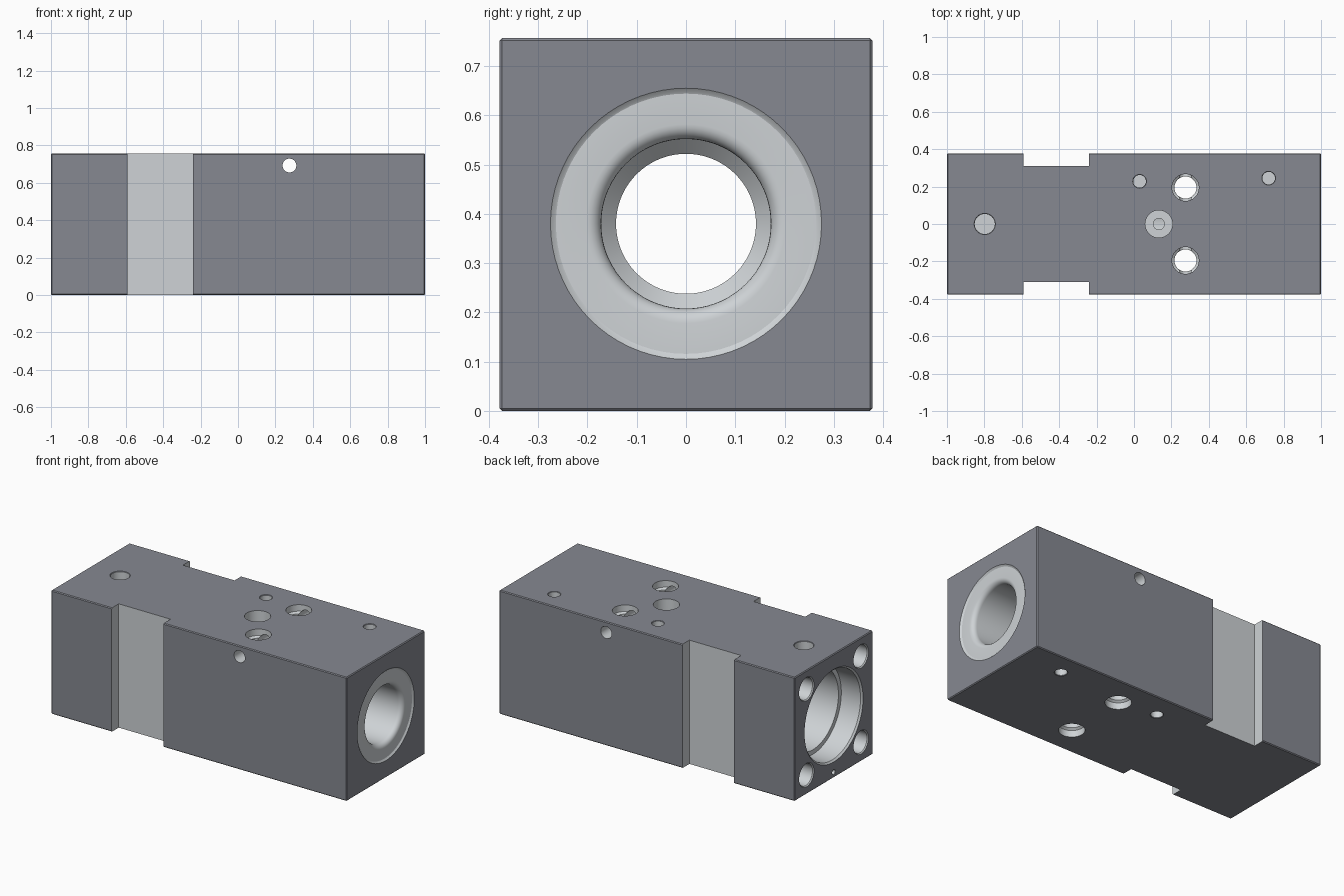
import bpy, bmesh, math
from mathutils import Vector

if "Cube" in bpy.data.objects:
    bpy.data.objects.remove(bpy.data.objects["Cube"])

W, H = 0.378, 0.757          # half width and height of the block
CZ = 0.38                    # height of the main bore axis


def new_object(name, bm):
    bmesh.ops.recalc_face_normals(bm, faces=bm.faces)
    mesh = bpy.data.meshes.new(name)
    bm.to_mesh(mesh)
    bm.free()
    obj = bpy.data.objects.new(name, mesh)
    bpy.context.collection.objects.link(obj)
    return obj


def material(name, color):
    mat = bpy.data.materials.new(name)
    mat.diffuse_color = (*color, 1)
    mat.use_nodes = True
    mat.node_tree.nodes["Principled BSDF"].inputs["Base Color"].default_value = mat.diffuse_color
    return mat


def revolved_cut(body, origin, direction, profile, sides=32):
    """Cut a turned shape; profile is (depth along direction, radius)."""
    rot = Vector((0, 0, 1)).rotation_difference(Vector(direction))
    bm = bmesh.new()
    rings = []
    for d, r in profile:
        ring = []
        for i in range(sides):
            a = 2 * math.pi * i / sides
            p = Vector((r * math.cos(a), r * math.sin(a), d))
            ring.append(bm.verts.new(rot @ p + Vector(origin)))
        rings.append(ring)
    for r0, r1 in zip(rings, rings[1:]):
        for i in range(sides):
            j = (i + 1) % sides
            bm.faces.new((r0[i], r0[j], r1[j], r1[i]))
    bm.faces.new(rings[0])
    bm.faces.new(rings[-1])
    cutter = new_object("hole_cutter", bm)
    cutter.hide_render = True
    mod = body.modifiers.new("hole", 'BOOLEAN')
    mod.operation = 'DIFFERENCE'
    mod.solver = 'EXACT'
    mod.object = cutter
    bpy.ops.object.modifier_apply(modifier=mod.name)
    bpy.data.objects.remove(cutter, do_unlink=True)


def drilled(r, depth, chamfer=0.006):
    """Profile of a blind hole with a chamfered mouth."""
    return [(-0.02, r + chamfer), (0, r + chamfer), (chamfer, r), (depth, r)]


# Block with a clamping slot on each side
half = [(1, W), (-0.24, W), (-0.24, 0.31), (-0.59, 0.31), (-0.59, W), (-1, W)]
outline = half + [(x, -y) for x, y in reversed(half)]
bm = bmesh.new()
base = bm.faces.new([bm.verts.new((x, y, 0)) for x, y in outline])
top = bmesh.ops.extrude_face_region(bm, geom=[base])
bmesh.ops.translate(bm, vec=(0, 0, H),
                    verts=[v for v in top["geom"] if isinstance(v, bmesh.types.BMVert)])
bmesh.ops.recalc_face_normals(bm, faces=bm.faces)
# Chamfer the outer edges only
outer = []
for e in bm.edges:
    a, b = (v.co for v in e.verts)
    on_end = abs(a.x) > 0.99 and abs(b.x) > 0.99 and a.x * b.x > 0
    on_side = abs(a.y) > 0.37 and abs(b.y) > 0.37 and abs(a.z - b.z) < 0.01
    if on_end or on_side:
        outer.append(e)
bmesh.ops.bevel(bm, geom=outer, offset=0.005, segments=1, affect='EDGES')
block = new_object("valve_block", bm)
bpy.context.view_layer.objects.active = block
block.select_set(True)

# Main stepped bore, running from the left end to the right end
bore = [(-0.02, 0.283), (0, 0.283), (0.01, 0.273), (0.14, 0.273),
        (0.14, 0.245), (0.80, 0.245), (0.84, 0.142), (1.45, 0.142), (1.48, 0.172)]
for i in range(7):           # rounded flare at the right mouth
    t = math.pi / 2 * i / 6
    bore.append((1.992 - 0.03 * (1 - math.sin(t)), 0.202 - 0.03 * math.cos(t)))
bore += [(1.992, 0.264), (1.994, 0.268), (2.0, 0.275), (2.02, 0.275)]
revolved_cut(block, (-1, 0, CZ), (1, 0, 0), bore, 72)

# Four bolt holes and a tiny pin hole in the left end
for sy in (1, -1):
    for sz in (1, -1):
        revolved_cut(block, (-1, sy * 0.263, CZ + sz * 0.263), (1, 0, 0), drilled(0.066, 0.25))
revolved_cut(block, (-1, 0, 0.035), (1, 0, 0), drilled(0.014, 0.1, 0.002), 20)

# Two vertical mounting holes, through and counterbored at both faces
for sy in (1, -1):
    revolved_cut(block, (0.275, sy * 0.195, 0), (0, 0, 1),
                 [(-0.02, 0.072), (0.04, 0.072), (0.05, 0.059),
                  (H - 0.05, 0.059), (H - 0.04, 0.072), (H + 0.02, 0.072)])

# Small dowel holes in the top and bottom faces
for x, y in ((0.03, 0.228), (0.72, 0.245)):
    for z, d in ((H, -1), (0, 1)):
        revolved_cut(block, (x, y, z), (0, 0, d), drilled(0.034, 0.1, 0.003))

# Top ports
revolved_cut(block, (-0.798, 0, H), (0, 0, -1), drilled(0.054, 0.08, 0.003))
revolved_cut(block, (0.133, 0, H), (0, 0, -1),
             [(-0.02, 0.073), (0.10, 0.073), (0.10, 0.03), (0.27, 0.03)])

# Cross hole from front to back
revolved_cut(block, (0.275, -W - 0.02, 0.692), (0, 1, 0), [(0, 0.037), (2 * W + 0.04, 0.037)])

# Dark coated outside, bare metal on every machined face
mesh = block.data
mesh.materials.clear()
mesh.materials.append(material("dark_coating", (0.24, 0.25, 0.285)))
mesh.materials.append(material("bare_metal", (0.62, 0.65, 0.67)))
for p in mesh.polygons:
    pts = [mesh.vertices[i].co for i in p.vertices]
    outside = (all(abs(v.x) > 0.9945 for v in pts) and abs(p.normal.x) > 0.99
               or all(abs(v.y) > W - 0.0055 for v in pts)
               or all(v.z < 0.0055 for v in pts) or all(v.z > H - 0.0055 for v in pts))
    chamfer = (all(abs(v.x) > 0.9945 for v in pts)
               and max(max(abs(v.y), abs(v.z - H / 2)) for v in pts) > 0.37)
    p.material_index = 0 if outside or chamfer else 1

bpy.ops.object.shade_smooth_by_angle(angle=math.radians(25))
